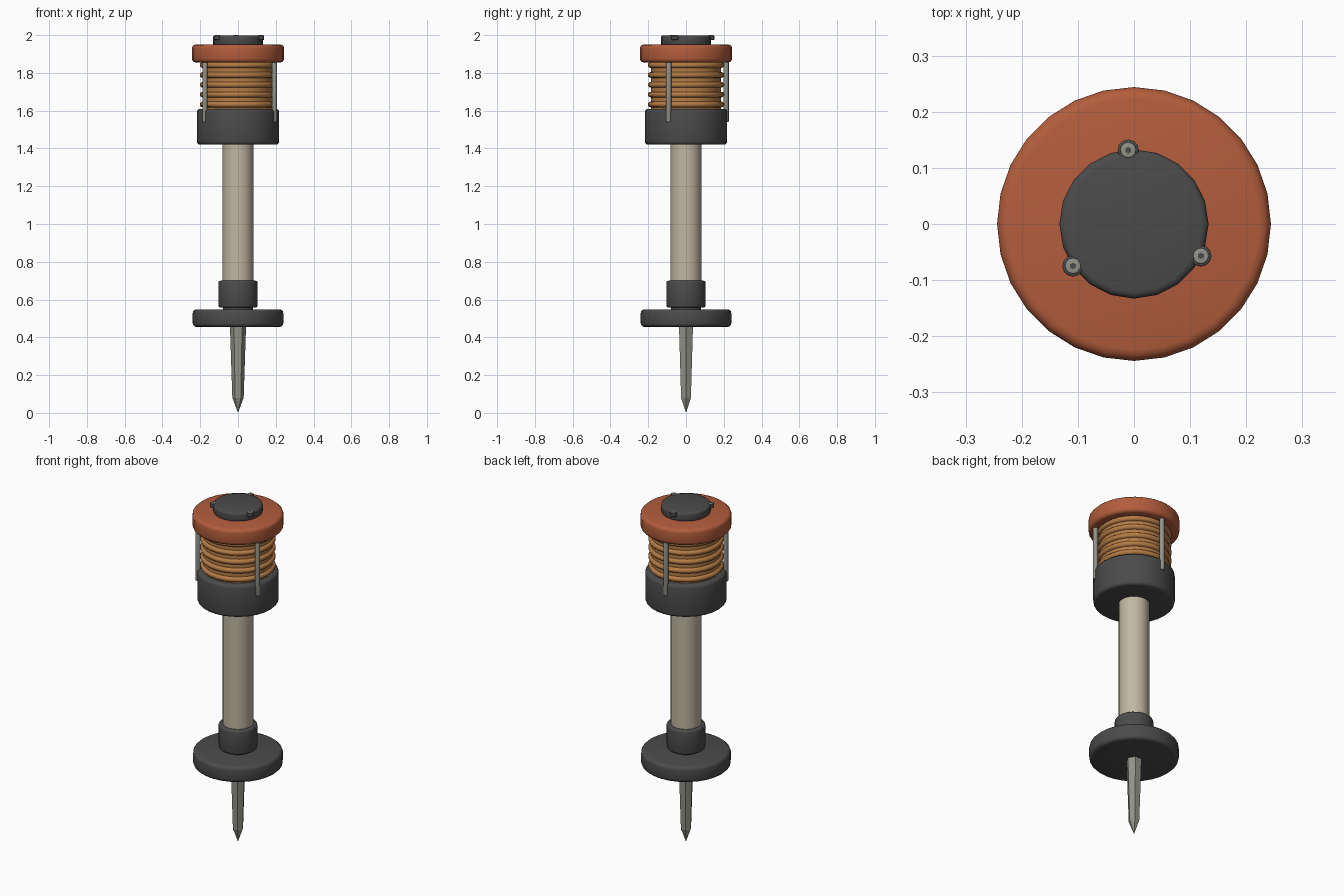
import bpy, bmesh
from math import radians, cos, sin
from mathutils import Matrix

cube = bpy.data.objects.get("Cube")
if cube:
    bpy.data.objects.remove(cube, do_unlink=True)


def material(name, rgb):
    m = bpy.data.materials.new(name)
    m.use_nodes = True
    color = (*rgb, 1)
    m.diffuse_color = color
    m.node_tree.nodes["Principled BSDF"].inputs["Base Color"].default_value = color
    return m


charcoal = material("charcoal plastic", (0.07, 0.07, 0.07))
orange = material("burnt orange", (0.45, 0.11, 0.045))
amber = material("amber lens", (0.46, 0.2, 0.06))
beige = material("beige pole", (0.53, 0.47, 0.36))
steel = material("grey steel", (0.29, 0.29, 0.25))


def finish(name, bm, mat, smooth=True):
    mesh = bpy.data.meshes.new(name)
    bmesh.ops.recalc_face_normals(bm, faces=bm.faces)
    bm.to_mesh(mesh)
    bm.free()
    mesh.materials.append(mat)
    ob = bpy.data.objects.new(name, mesh)
    bpy.context.collection.objects.link(ob)
    if smooth:
        bpy.ops.object.select_all(action='DESELECT')
        ob.select_set(True)
        bpy.context.view_layer.objects.active = ob
        bpy.ops.object.shade_smooth_by_angle(angle=radians(35))
    return ob


def drum(name, mat, radius, low, high, bevel=0.0, sides=28, at=(0, 0)):
    """Upright cylinder with rounded rims."""
    bm = bmesh.new()
    bmesh.ops.create_cone(bm, cap_ends=True, segments=sides, radius1=radius,
                          radius2=radius, depth=high - low,
                          matrix=Matrix.Translation((*at, (low + high) / 2)))
    if bevel:
        rims = [e for e in bm.edges if abs(e.verts[0].co.z - e.verts[1].co.z) < 1e-5]
        bmesh.ops.bevel(bm, geom=rims, offset=bevel, segments=3, profile=0.5,
                        affect='EDGES')
    return finish(name, bm, mat)


def lathe(name, mat, profile, sides, turn=0.0, smooth=True):
    """Revolve (radius, z) points about the z axis."""
    bm = bmesh.new()
    verts = [bm.verts.new((r * cos(turn), r * sin(turn), z)) for r, z in profile]
    edges = [bm.edges.new(pair) for pair in zip(verts, verts[1:])]
    bmesh.ops.spin(bm, geom=verts + edges, cent=(0, 0, 0), axis=(0, 0, 1),
                   angle=radians(360), steps=sides, use_merge=True)
    bmesh.ops.remove_doubles(bm, verts=bm.verts, dist=1e-5)
    return finish(name, bm, mat, smooth)


# Ground spike, foot and pole
lathe("ground_spike", steel, [(0, 0), (0.03, 0.08), (0.043, 0.47), (0, 0.47)],
      6, smooth=False)
drum("foot_disc", charcoal, 0.24, 0.455, 0.548, 0.02)
drum("foot_neck", charcoal, 0.08, 0.54, 0.57, sides=24)
drum("pole_collar", charcoal, 0.104, 0.557, 0.70, 0.012, 24)
drum("pole", beige, 0.082, 0.6, 1.45, sides=24)

# Lamp head
drum("lamp_housing", charcoal, 0.218, 1.42, 1.61, 0.018)
drum("lens_core", amber, 0.185, 1.6, 1.87)
ribs = 5
for i in range(ribs):
    z = 1.633 + i * 0.052
    ring = [(0.187 + 0.015 * cos(radians(a)), z + 0.015 * sin(radians(a)))
            for a in range(-90, 91, 30)]
    lathe(f"lens_rib_{i + 1}", amber, ring, 28)
drum("lamp_cap", orange, 0.244, 1.855, 1.95, 0.02)
drum("top_disc", charcoal, 0.133, 1.945, 1.998, 0.012, 20)

# Guard rods and screws, three around the axis
for i in range(3):
    a = radians(94.5 + 120 * i)
    rod = (0.213 * cos(a), 0.213 * sin(a))
    ear = (0.132 * cos(a), 0.132 * sin(a))
    drum(f"guard_rod_{i + 1}", steel, 0.014, 1.54, 1.87, 0.003, 10, rod)
    drum(f"screw_ear_{i + 1}", charcoal, 0.019, 1.975, 1.997, 0.003, 12, ear)
    drum(f"screw_head_{i + 1}", steel, 0.014, 1.98, 1.9995, 0.002, 12, ear)
    drum(f"screw_socket_{i + 1}", charcoal, 0.006, 1.99, 2.0, 0, 6, ear)
